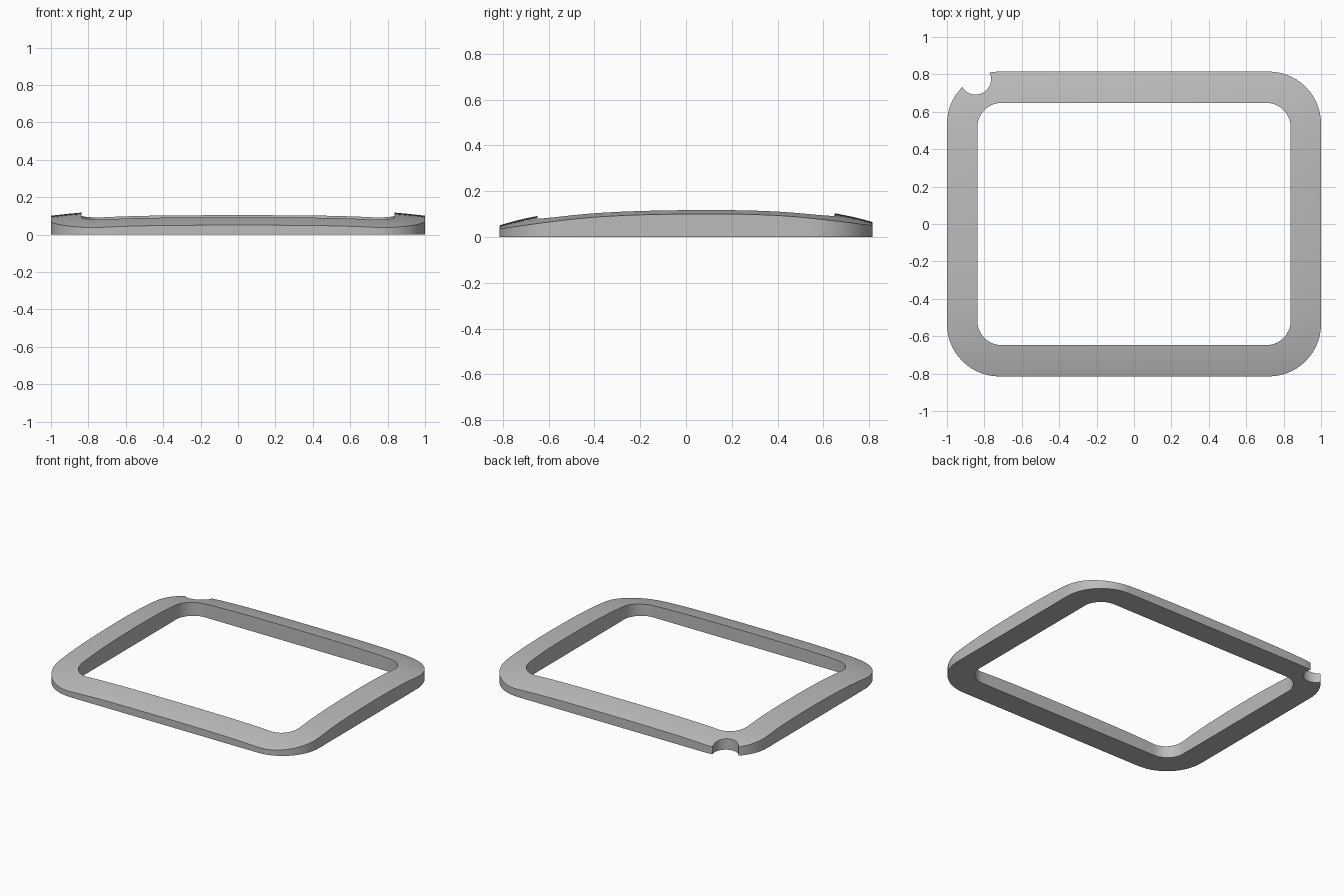
import bpy, bmesh, math
from mathutils import Vector

cube = bpy.data.objects.get("Cube")
if cube:
    bpy.data.objects.remove(cube, do_unlink=True)

ARC, SIDE, ACROSS = 14, 20, 8


def rounded_rect(hx, hy, r):
    """Closed outline with evenly divided corners and straights."""
    corners = []
    for i, (sx, sy) in enumerate([(1, 1), (-1, 1), (-1, -1), (1, -1)]):
        centre = Vector((sx * (hx - r), sy * (hy - r)))
        corners.append([centre + r * Vector((math.cos(a), math.sin(a)))
                        for a in [(i + k / ARC) * math.pi / 2 for k in range(ARC + 1)]])
    pts = []
    for i, arc in enumerate(corners):
        pts += arc
        nxt = corners[(i + 1) % 4][0]
        pts += [arc[-1].lerp(nxt, k / SIDE) for k in range(1, SIDE)]
    return pts


def crown(p):
    """Height of the domed top face."""
    x, y = p
    return 0.136 - 0.006 * x**2 - 0.03 * x**4 - 0.045 * y**2 - 0.11 * y**4 + 0.009 * y


# Grey material
grey = bpy.data.materials.new("satin_grey")
grey.use_nodes = True
colour = (0.5, 0.5, 0.5, 1)
grey.diffuse_color = colour
grey.node_tree.nodes["Principled BSDF"].inputs["Base Color"].default_value = colour

# Frame: loops run across the domed top, then back along the flat base
outer = rounded_rect(1.0, 0.815, 0.28)
inner = rounded_rect(0.838, 0.648, 0.132)
bm = bmesh.new()
loops = []
for k in range(ACROSS + 1):
    ring = [a.lerp(b, k / ACROSS) for a, b in zip(outer, inner)]
    loops.append([bm.verts.new((p.x, p.y, crown(p))) for p in ring])
for ring in (inner, outer):
    loops.append([bm.verts.new((p.x, p.y, 0)) for p in ring])
n = len(outer)
for a, b in zip(loops, loops[1:] + loops[:1]):
    for i in range(n):
        j = (i + 1) % n
        bm.faces.new((a[i], a[j], b[j], b[i]))
bmesh.ops.recalc_face_normals(bm, faces=bm.faces)
mesh = bpy.data.meshes.new("frame")
bm.to_mesh(mesh)
bm.free()
frame = bpy.data.objects.new("frame", mesh)
mesh.materials.append(grey)
bpy.context.collection.objects.link(frame)

# Round notch through the back right corner
bpy.ops.mesh.primitive_cylinder_add(vertices=48, radius=0.083, depth=0.6,
                                    location=(-0.847, 0.775, 0.03))
cutter = bpy.context.object
cutter.name = "notch_cutter"
cutter.hide_render = True
cutter.data.materials.append(grey)
cut = frame.modifiers.new("notch", 'BOOLEAN')
cut.operation = 'DIFFERENCE'
cut.solver = 'EXACT'
cut.object = cutter

bpy.ops.object.select_all(action='DESELECT')
frame.select_set(True)
bpy.context.view_layer.objects.active = frame
bpy.ops.object.modifier_apply(modifier=cut.name)
bpy.data.objects.remove(cutter, do_unlink=True)
bpy.ops.object.shade_smooth_by_angle(angle=math.radians(30))
